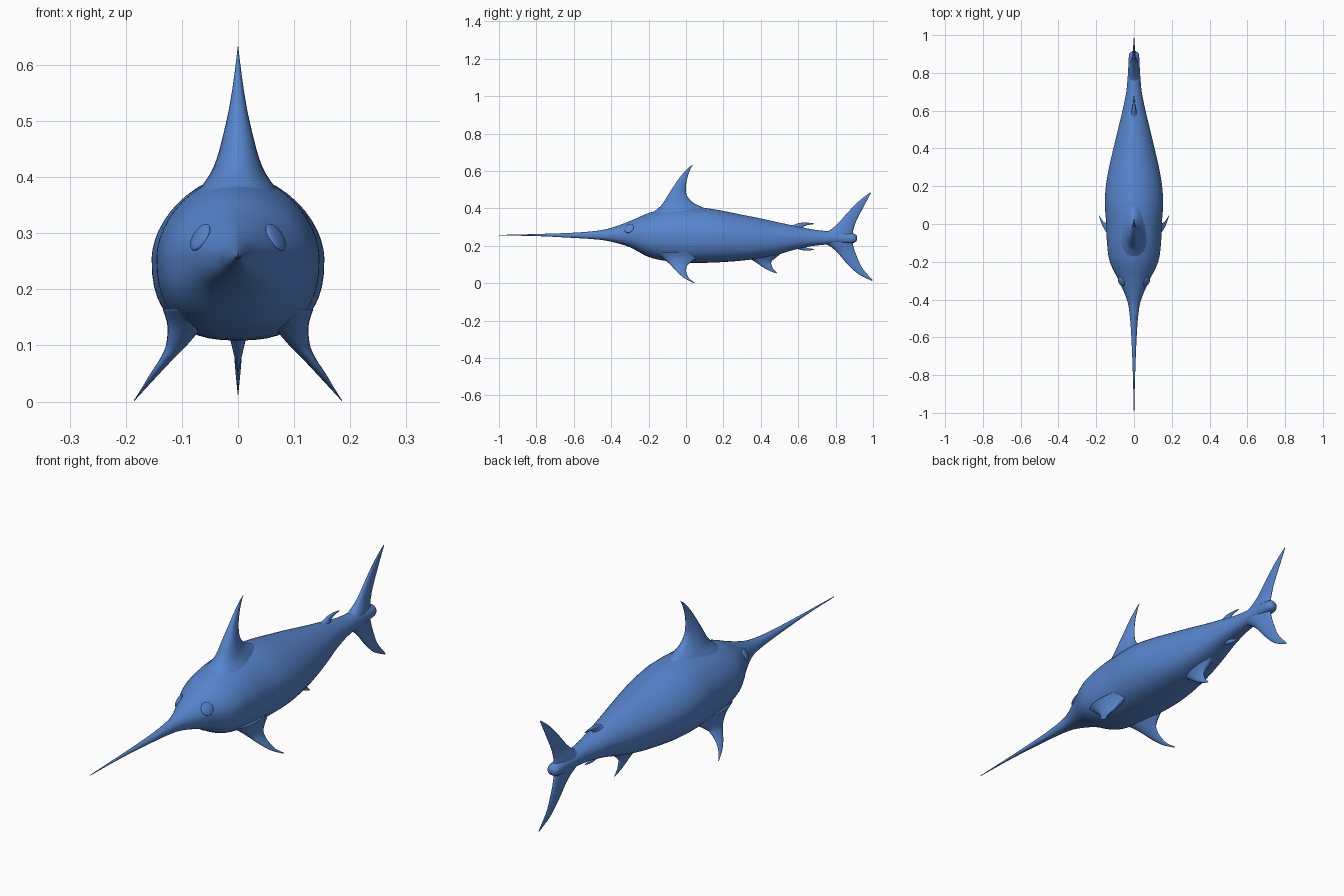
import bpy, bmesh, math
from mathutils import Vector
from mathutils.bvhtree import BVHTree

cube = bpy.data.objects.get("Cube")
if cube:
    bpy.data.objects.remove(cube)

blue = bpy.data.materials.new("ocean blue")
blue.use_nodes = True
blue.diffuse_color = (0.095, 0.235, 0.61, 1)
blue.node_tree.nodes["Principled BSDF"].inputs["Base Color"].default_value = blue.diffuse_color


def spline(rows, steps):
    """Smooth curve through rows of any width."""
    out = []
    last = len(rows) - 1
    for i in range(last):
        quad = [rows[max(i - 1, 0)], rows[i], rows[i + 1], rows[min(i + 2, last)]]
        for s in range(steps):
            t = s / steps
            out.append([b + 0.5 * t * (c - a + t * (2 * a - 5 * b + 4 * c - d + t * (3 * (b - c) + d - a)))
                        for a, b, c, d in zip(*quad)])
    out.append(list(rows[-1]))
    return out


def finish(name, bm):
    bmesh.ops.recalc_face_normals(bm, faces=bm.faces)
    mesh = bpy.data.meshes.new(name)
    bm.to_mesh(mesh)
    bm.free()
    mesh.materials.append(blue)
    mesh.shade_smooth()
    obj = bpy.data.objects.new(name, mesh)
    bpy.context.collection.objects.link(obj)
    return obj


def loft(name, rings):
    bm = bmesh.new()
    loops = [[bm.verts.new(p) for p in ring] for ring in rings]
    for a, b in zip(loops, loops[1:]):
        for i in range(len(a)):
            j = (i + 1) % len(a)
            bm.faces.new((a[i], a[j], b[j], b[i]))
    bm.faces.new(loops[0])
    bm.faces.new(loops[-1])
    return finish(name, bm)


def power(v, n):
    return math.copysign(abs(v) ** (2 / n), v)


def body_ring(y, top, bottom, width, sides=48):
    mid, half = (top + bottom) / 2, (top - bottom) / 2
    ring = []
    for k in range(sides):
        a = math.tau * k / sides
        n = 1.8 if math.sin(a) > 0 else 2.5   # crested back, flatter belly
        ring.append((width * power(math.cos(a), n), y, mid + half * power(math.sin(a), n)))
    return ring


def fin(name, sections, side=1, sides=28):
    """Sections: leading y, z, trailing y, z, centre x, half thickness."""
    rings = []
    for ly, lz, ty, tz, cx, thick in spline(sections, 6):
        ring = []
        for k in range(sides):
            a = math.tau * k / sides
            f = (1 - math.cos(a)) / 2
            x = cx + max(thick, 0.0004) * math.sin(a) * (1 + 0.25 * math.cos(a))
            ring.append((side * x, ly + (ty - ly) * f, lz + (tz - lz) * f))
        rings.append(ring)
    return loft(name, rings)


# Body and bill: y, top, bottom, half width
stations = [
    (-1.0, .258, .255, .001), (-.8, .263, .252, .006), (-.6, .27, .242, .014),
    (-.48, .28, .234, .023), (-.4, .296, .222, .038), (-.3, .332, .192, .081),
    (-.2, .375, .14, .128), (-.1, .398, .118, .143), (0, .405, .11, .147),
    (.1, .402, .109, .154), (.2, .386, .113, .149), (.3, .366, .121, .132),
    (.4, .346, .134, .109), (.5, .324, .156, .085), (.6, .303, .184, .061),
    (.7, .284, .202, .041), (.8, .275, .21, .032), (.86, .271, .212, .029),
    (.9, .264, .217, .025), (.915, .252, .23, .01)]
body = loft("body", [body_ring(*s) for s in spline(stations, 5)])

# Dorsal fin with a flared root
fin("dorsal_fin", [
    (-.21, .355, .17, .355, 0, .085), (-.15, .4, .1, .4, 0, .052),
    (-.122, .43, .04, .43, 0, .038), (-.097, .47, .005, .47, 0, .027),
    (-.065, .52, 0, .52, 0, .016), (-.03, .57, .009, .57, 0, .008),
    (.005, .61, .024, .61, 0, .003), (.034, .633, .037, .633, 0, .0005)])

# Pectoral fins
for side, label in ((1, "left"), (-1, "right")):
    fin(label + "_pectoral_fin", [
        (-.17, .165, .1, .165, .088, .045), (-.125, .135, .06, .135, .094, .031),
        (-.085, .1, .012, .1, .11, .018), (-.062, .075, .001, .075, .128, .0115),
        (-.037, .05, .004, .05, .148, .008), (-.005, .025, .018, .025, .167, .004),
        (.041, .001, .046, .003, .185, .0006)], side)

# Anal fin
fin("anal_fin", [
    (.31, .16, .53, .175, 0, .05), (.345, .13, .485, .14, 0, .026),
    (.38, .107, .457, .115, 0, .014), (.415, .083, .459, .093, 0, .008),
    (.45, .065, .469, .073, 0, .004), (.483, .052, .487, .055, 0, .0005)])

# Small swept finlets in front of the tail
fin("upper_finlet", [
    (.53, .3, .68, .27, 0, .024), (.575, .312, .63, .292, 0, .012),
    (.605, .322, .632, .304, 0, .008), (.645, .324, .652, .311, 0, .005),
    (.684, .32, .685, .316, 0, .0006)])
fin("lower_finlet", [
    (.55, .195, .7, .222, 0, .024), (.595, .183, .645, .203, 0, .012),
    (.62, .177, .645, .191, 0, .008), (.65, .174, .658, .186, 0, .005),
    (.684, .179, .686, .183, 0, .0006)])

# Tail lobes
fin("upper_tail_lobe", [
    (.71, .255, .905, .245, 0, .028), (.765, .281, .892, .27, 0, .022),
    (.81, .317, .899, .3, 0, .014), (.86, .373, .914, .34, 0, .009),
    (.92, .435, .945, .4, 0, .005), (.984, .485, .988, .481, 0, .0006)])
fin("lower_tail_lobe", [
    (.71, .225, .905, .24, 0, .028), (.765, .2, .893, .212, 0, .022),
    (.81, .163, .9, .18, 0, .014), (.86, .105, .915, .14, 0, .009),
    (.92, .05, .943, .08, 0, .005), (.994, .012, .998, .016, 0, .0006)])

# Eyes: shallow rounded discs resting on the head
tree = BVHTree.FromPolygons([v.co for v in body.data.vertices],
                            [p.vertices for p in body.data.polygons])
for side, label in ((1, "left"), (-1, "right")):
    hit, normal, _, _ = tree.ray_cast(Vector((side, -.305, .293)), Vector((-side, 0, 0)))
    bm = bmesh.new()
    bmesh.ops.create_uvsphere(bm, u_segments=32, v_segments=16, radius=.027)
    for v in bm.verts:
        v.co.z *= .3
    spin = normal.to_track_quat('Z', 'Y').to_matrix().to_4x4()
    bm.transform(spin)
    for v in bm.verts:
        v.co += hit
    finish(label + "_eye", bm)
